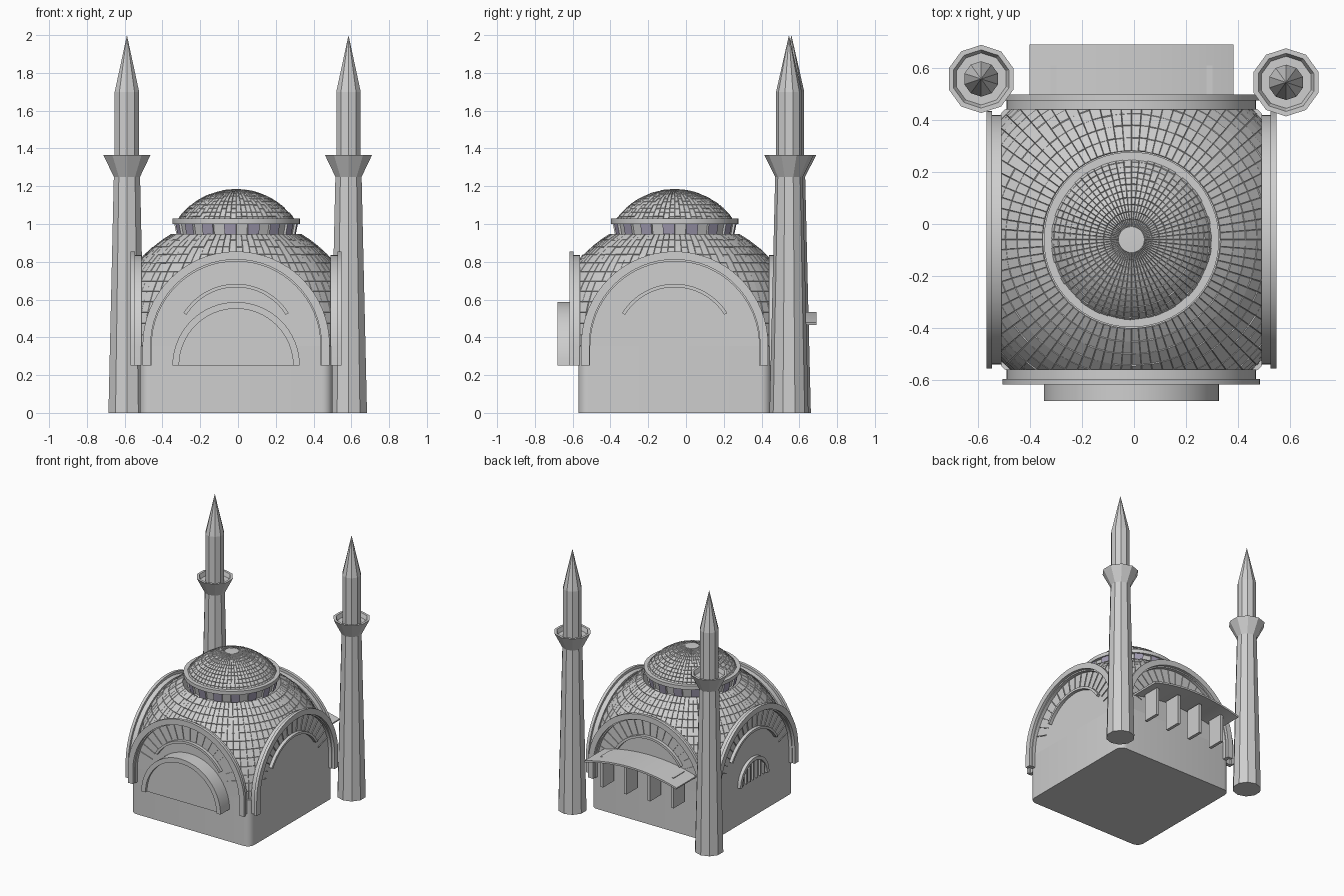
import bpy, bmesh, math, random
from mathutils import Matrix, Vector

random.seed(4)
if "Cube" in bpy.data.objects:
    bpy.data.objects.remove(bpy.data.objects["Cube"])

CENTRE = Vector((-0.01, -0.06, 0))
HALF = 0.51        # distance from centre to each wall
SPRING = 0.355     # height where arches and dome spring


def material(name, rgb):
    m = bpy.data.materials.new(name)
    m.use_nodes = True
    m.diffuse_color = (*rgb, 1)
    m.node_tree.nodes["Principled BSDF"].inputs["Base Color"].default_value = (*rgb, 1)
    return m


STONE = material("light grey stone", (0.62, 0.62, 0.62))
LILAC = material("grey lilac", (0.38, 0.35, 0.47))


def finish(bm, name, smooth=False, mats=(STONE,)):
    mesh = bpy.data.meshes.new(name)
    bm.to_mesh(mesh)
    bm.free()
    obj = bpy.data.objects.new(name, mesh)
    bpy.context.collection.objects.link(obj)
    for m in mats:
        mesh.materials.append(m)
    if smooth:
        bpy.ops.object.select_all(action="DESELECT")
        obj.select_set(True)
        bpy.context.view_layer.objects.active = obj
        bpy.ops.object.shade_smooth_by_angle(angle=math.radians(30))
    return obj


def add_prism(bm, outline, near, far, side):
    """Extrude a (sideways, height) outline between two distances from the centre."""
    turn = Matrix.Translation(CENTRE) @ Matrix.Rotation(side * math.pi / 2, 4, "Z")
    rings = [[bm.verts.new(turn @ Vector((u, -d, z))) for u, z in outline] for d in (near, far)]
    faces = [bm.faces.new(rings[0]), bm.faces.new(rings[1][::-1])]
    n = len(outline)
    for i in range(n):
        j = (i + 1) % n
        faces.append(bm.faces.new((rings[0][j], rings[0][i], rings[1][i], rings[1][j])))
    bmesh.ops.recalc_face_normals(bm, faces=faces)


def prism(name, outline, near, far, side):
    bm = bmesh.new()
    add_prism(bm, outline, HALF + near, HALF + far, side)
    return finish(bm, name, True)


def arc(r, z, half_angle=90, n=32):
    angles = [math.radians(half_angle) * (2 * i / n - 1) for i in range(n + 1)]
    return [(r * math.sin(a), z + r * math.cos(a)) for a in angles]


def band(r_in, r_out, z, half_angle=90, foot=None):
    outer, inner = arc(r_out, z, half_angle), arc(r_in, z, half_angle)
    if foot is not None:
        outer = [(-r_out, foot)] + outer + [(r_out, foot)]
        inner = [(-r_in, foot)] + inner + [(r_in, foot)]
    return outer + inner[::-1]


def revolve(profile, n, centre, turn=0.0):
    """Lathe a (radius, height) profile listed from bottom to top."""
    bm = bmesh.new()
    rings = []
    for r, z in profile:
        count = n if r > 0 else 1
        rings.append([bm.verts.new((centre[0] + r * math.cos(turn + math.tau * i / n),
                                    centre[1] + r * math.sin(turn + math.tau * i / n), z))
                      for i in range(count)])
    for a, b in zip(rings, rings[1:]):
        for i in range(n):
            j = (i + 1) % n
            quad = [a[i % len(a)], a[j % len(a)], b[j % len(b)], b[i % len(b)]]
            bm.faces.new(list(dict.fromkeys(quad)))
    bm.normal_update()
    return bm


def cap_profile(radius, z, start, end, rows):
    angles = [math.radians(start + (end - start) * i / rows) for i in range(rows + 1)]
    return [(radius * math.cos(a), z + radius * math.sin(a)) for a in angles]


def tile(bm):
    """Raise every face slightly so grooves run between the roof tiles."""
    for f in list(bm.faces):
        if f.calc_area() > 0.00005:
            bmesh.ops.inset_individual(bm, faces=[f], thickness=0.002,
                                       depth=random.uniform(0.002, 0.006))


# Square base with rounded corners
bm = bmesh.new()
bmesh.ops.create_cube(bm, size=1)
for v in bm.verts:
    v.co = CENTRE + Vector((v.co.x * 2 * HALF, v.co.y * 2 * HALF, (v.co.z + 0.5) * SPRING))
upright = [e for e in bm.edges if abs(e.verts[0].co.z - e.verts[1].co.z) > 0.1]
bmesh.ops.bevel(bm, geom=upright, offset=0.055, segments=5, profile=0.5, affect="EDGES")
finish(bm, "base_block", True)

# Great dome, sliced flat by the four walls
bm = revolve(cap_profile(0.68, SPRING, 0, 60, 12), 80, CENTRE)
for direction in ((1, 0, 0), (-1, 0, 0), (0, 1, 0), (0, -1, 0)):
    normal = Vector(direction)
    bmesh.ops.bisect_plane(bm, geom=bm.verts[:] + bm.edges[:] + bm.faces[:],
                           plane_co=CENTRE + normal * HALF, plane_no=normal, clear_outer=True)
tile(bm)
finish(bm, "great_dome")

# Walls, double arches, ribs and fan strips on every side
for side, label in enumerate(("front", "right_hand", "back", "left_hand")):
    prism(label + "_arch_wall", arc(0.452, SPRING), -0.03, 0, side)
    prism(label + "_arch_inner", band(0.447, 0.48, SPRING, foot=0.25), -0.01, 0.026, side)
    prism(label + "_arch_outer", band(0.452, 0.495, SPRING + 0.005, foot=0.25), 0.026, 0.048, side)
    prism(label + "_arched_rib", band(0.31, 0.328, SPRING, 58), -0.01, 0.025, side)
    bm = bmesh.new()
    for i in range(17):
        a = math.radians(-72 + 9 * i)
        s, c = math.sin(a), math.cos(a)
        strip = [(r * s + w * c, SPRING + r * c - w * s)
                 for r, w in ((0.335, -0.003), (0.445, -0.003), (0.445, 0.003), (0.335, 0.003))]
        add_prism(bm, strip, HALF - 0.005, HALF + 0.006, side)
    finish(bm, label + "_fan_strips")

# Front half-round porch with a raised rim
prism("porch_body", arc(0.305, 0.25), -0.01, 0.09, 0)
prism("porch_rim", band(0.302, 0.337, 0.25), -0.01, 0.11, 0)

# Small arched window on the -x wall
prism("side_window_rim", band(0.15, 0.175, 0.29), -0.01, 0.025, 3)
bm = bmesh.new()
for i in range(-3, 4):
    u = i * 0.042
    top = 0.29 + math.sqrt(0.155 ** 2 - u * u)
    add_prism(bm, [(u - 0.005, 0.29), (u + 0.005, 0.29), (u + 0.005, top), (u - 0.005, top)],
              HALF - 0.01, HALF + 0.015, 3)
finish(bm, "side_window_bars")

# Back canopy: shallow curved roof carried on fins
roof_r = 1.4
roof_angle = math.degrees(math.asin(0.392 / roof_r))
prism("back_canopy", band(roof_r - 0.014, roof_r, 0.535 - roof_r, roof_angle), -0.01, 0.24, 2)
for i in range(4):
    u = -0.3 + 0.2 * i
    prism(f"canopy_fin_{i + 1}", [(u - 0.012, 0.27), (u + 0.012, 0.27),
                                  (u + 0.012, 0.505), (u - 0.012, 0.505)], 0.03, 0.16, 2)

# Drum with recessed windows between coloured piers
bm = revolve([(0.312, 0.925), (0.328, 1.005)], 32, CENTRE)
windows = []
for i, f in enumerate(list(bm.faces)):
    f.material_index = i % 2
    if i % 2 == 0:
        windows.append(f)
bmesh.ops.inset_individual(bm, faces=windows, thickness=0.004, depth=-0.012)
finish(bm, "drum", mats=(STONE, LILAC))
bm = revolve([(0.3, 1.0), (0.337, 1.0), (0.337, 1.028), (0.3, 1.028)], 64, CENTRE)
finish(bm, "drum_cornice", True)

# Upper dome with a plain cap
bm = revolve(cap_profile(0.378, 0.802, 34, 82.5, 11), 64, CENTRE)
tile(bm)
finish(bm, "upper_dome")
bm = revolve([(0.052, 1.172), (0.05, 1.183), (0, 1.185)], 32, CENTRE)
finish(bm, "dome_cap", True)

# Two faceted minarets with cup-shaped balconies
shaft = [(0, 0), (0.103, 0), (0.073, 1.25), (0.131, 1.365), (0.112, 1.365),
         (0.1, 1.335), (0.068, 1.335), (0.068, 1.7), (0, 2.0)]
for label, spot in (("left", (0.585, 0.545)), ("right", (-0.588, 0.558))):
    finish(revolve(shaft, 10, spot, math.pi / 10), label + "_minaret")
